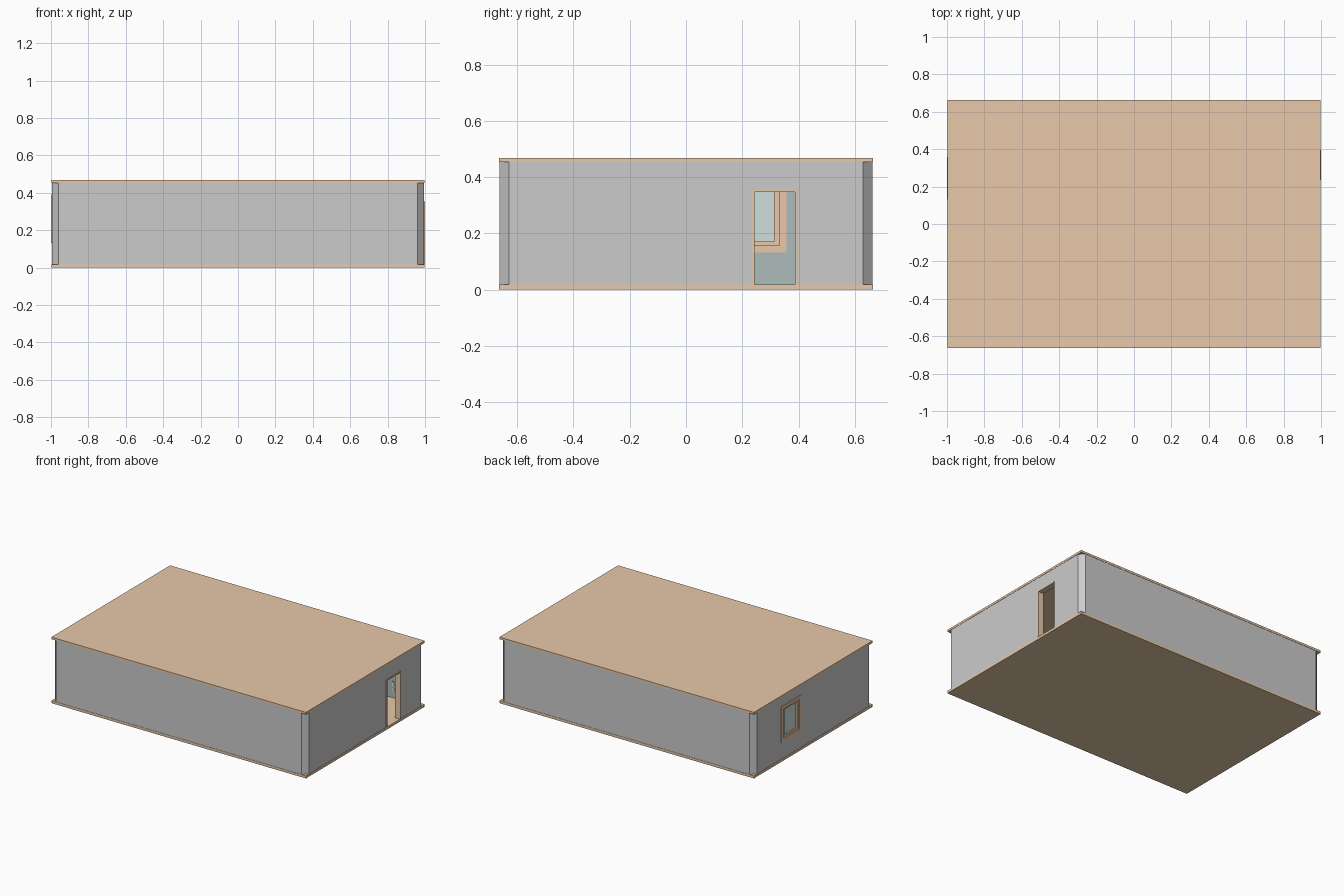
import bpy, bmesh

if "Cube" in bpy.data.objects:
    bpy.data.objects.remove(bpy.data.objects["Cube"])

def material(name, rgb):
    m = bpy.data.materials.new(name)
    m.diffuse_color = (*rgb, 1)
    m.use_nodes = True
    m.node_tree.nodes["Principled BSDF"].inputs["Base Color"].default_value = m.diffuse_color
    return m

wood = material("light_wood", (0.80, 0.58, 0.40))
lining = material("interior_paint", (0.42, 0.50, 0.50))
glass = material("pane", (0.62, 0.74, 0.72))

def box(name, x, y, z, mat=None):
    """Box from (min, max) ranges."""
    bm = bmesh.new()
    bmesh.ops.create_cube(bm, size=1)
    for v in bm.verts:
        v.co = [r[0] if c < 0 else r[1] for c, r in zip(v.co, (x, y, z))]
    me = bpy.data.meshes.new(name)
    bm.to_mesh(me)
    bm.free()
    ob = bpy.data.objects.new(name, me)
    bpy.context.collection.objects.link(ob)
    if mat:
        me.materials.append(mat)
    return ob

def cut(ob, cutter):
    mod = ob.modifiers.new("cut", 'BOOLEAN')
    mod.operation, mod.solver, mod.object = 'DIFFERENCE', 'EXACT', cutter
    bpy.context.view_layer.objects.active = ob
    bpy.ops.object.modifier_apply(modifier=mod.name)
    bpy.data.objects.remove(cutter)

def frame(name, x, y, z, w, mat, sill=True):
    """Rectangular frame in the y-z plane, bar width w; no bottom bar for doors."""
    ob = box(name, x, y, z, mat)
    low = z[0] + w if sill else z[0] - 0.1
    cut(ob, box("cutter", (x[0] - .1, x[1] + .1), (y[0] + w, y[1] - w), (low, z[1] - w)))
    return ob

X, Y, H = 0.997, 0.664, 0.468       # slab half sizes and total height
FLOOR, CEIL, T = 0.018, 0.453, 0.034
WX, WY = X - 0.002, Y - 0.002       # outer wall faces

# floor and roof slabs
box("floor_slab", (-X, X), (-Y, Y), (0, FLOOR), wood)
box("roof_slab", (-X, X), (-Y, Y), (CEIL, H), wood)

# hollow wall shell with chamfered corners
walls = box("walls", (-WX, WX), (-WY, WY), (FLOOR, CEIL))
bm = bmesh.new()
bm.from_mesh(walls.data)
upright = [e for e in bm.edges if abs(e.verts[0].co.z - e.verts[1].co.z) > 0.1]
bmesh.ops.bevel(bm, geom=upright, offset=0.034, segments=1, affect='EDGES')
bm.to_mesh(walls.data)
bm.free()
IX, IY = WX - T, WY - T
cut(walls, box("cutter", (-IX, IX), (-IY, IY), (-1, 1)))

# door opening (right) and window opening (left)
DY, DZ = (0.235, 0.395), (FLOOR, 0.355)
NY, NZ = (0.132, 0.357), (0.133, 0.391)
cut(walls, box("cutter", (0.9, 1.1), DY, (-0.1, DZ[1])))
cut(walls, box("cutter", (-1.1, -0.9), NY, NZ))

# painted inner wall faces
walls.data.materials.append(None)
walls.data.materials.append(lining)
for p in walls.data.polygons:
    c = p.center
    if abs(c.x) < IX + .001 and abs(c.y) < IY + .001:
        p.material_index = 1

# door frame
frame("door_frame", (IX - .003, 1.0), DY, DZ, 0.0075, wood, sill=False)

# window casing, sash and pane
frame("window_casing", (-1.0, -IX + .003), NY, NZ, 0.024, wood)
SY, SZ = (NY[0] + .024, NY[1] - .024), (NZ[0] + .019, NZ[1] - .019)
frame("window_sash", (-.991, -.968), SY, SZ, 0.020, wood)
box("window_pane", (-.982, -.977), (SY[0] + .018, SY[1] - .018),
    (SZ[0] + .011, SZ[1] - .011), glass)

# double wall socket on the inside of the back wall
box("socket_plate", (.762, .80), (IY - .004, IY), (.06, .135), lining)
for i, z in enumerate((.08, .115)):
    bpy.ops.mesh.primitive_cylinder_add(vertices=16, radius=.012, depth=.004,
                                        location=(.781, IY - .005, z), rotation=(1.5708, 0, 0))
    bpy.context.object.name = f"socket_{i + 1}"
    bpy.context.object.data.materials.append(glass)
